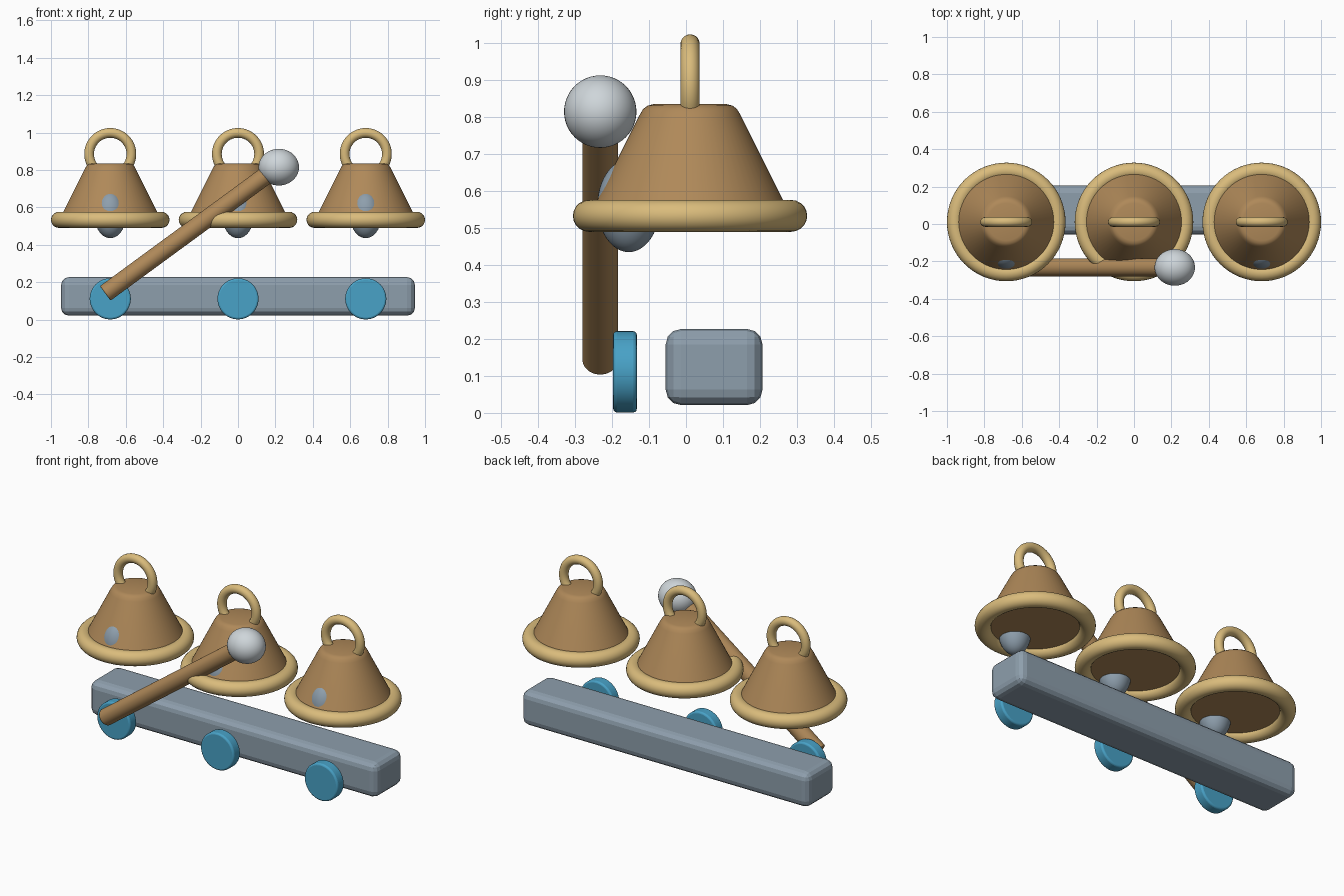
import bpy, bmesh, math
from mathutils import Vector

if "Cube" in bpy.data.objects:
    bpy.data.objects.remove(bpy.data.objects["Cube"])


def material(name, rgb):
    m = bpy.data.materials.new(name)
    m.diffuse_color = (*rgb, 1)
    m.use_nodes = True
    m.node_tree.nodes["Principled BSDF"].inputs["Base Color"].default_value = m.diffuse_color
    return m


BRONZE = material("bronze brown", (0.43, 0.25, 0.10))
GOLD = material("pale gold", (0.70, 0.50, 0.20))
STEEL = material("blue grey", (0.27, 0.345, 0.415))
BLUE = material("bright blue", (0.065, 0.36, 0.57))
SILVER = material("silver", (0.62, 0.67, 0.70))


def finish(name, mat, smooth=True):
    ob = bpy.context.object
    ob.name = name
    ob.data.materials.append(mat)
    if smooth:
        bpy.ops.object.shade_smooth_by_angle(angle=math.radians(35))
    return ob


def bevel(ob, width, segments):
    b = ob.modifiers.new("rounded edges", 'BEVEL')
    b.width, b.segments = width, segments
    b.limit_method = 'ANGLE'


def lathe(name, profile, loc, mat, steps=64):
    bm = bmesh.new()
    vs = [bm.verts.new((r, 0, z)) for r, z in profile]
    es = [bm.edges.new(p) for p in zip(vs, vs[1:])]
    bmesh.ops.spin(bm, geom=vs + es, cent=(0, 0, 0), axis=(0, 0, 1),
                   angle=math.tau, steps=steps)
    bmesh.ops.remove_doubles(bm, verts=bm.verts, dist=1e-4)
    bmesh.ops.recalc_face_normals(bm, faces=bm.faces)
    me = bpy.data.meshes.new(name)
    bm.to_mesh(me)
    bm.free()
    ob = bpy.data.objects.new(name, me)
    ob.location = loc
    bpy.context.collection.objects.link(ob)
    bpy.context.view_layer.objects.active = ob
    ob.select_set(True)
    finish(name, mat)
    ob.select_set(False)


def torus(name, loc, major, minor, mat, rot=(0, 0, 0)):
    bpy.ops.mesh.primitive_torus_add(location=loc, rotation=rot, major_radius=major,
                                     minor_radius=minor, major_segments=64,
                                     minor_segments=20)
    finish(name, mat)


def ellipsoid(name, loc, radii, mat):
    bpy.ops.mesh.primitive_uv_sphere_add(segments=40, ring_count=24, radius=1, location=loc)
    bpy.context.object.scale = radii
    bpy.ops.object.transform_apply(location=False, rotation=False, scale=True)
    finish(name, mat)


def rod(name, a, b, radius, mat, edge, segs):
    a, b = Vector(a), Vector(b)
    d = b - a
    bpy.ops.mesh.primitive_cylinder_add(vertices=48, radius=radius, depth=d.length,
                                        location=(a + b) / 2,
                                        rotation=d.to_track_quat('Z', 'Y').to_euler())
    bevel(bpy.context.object, edge, segs)
    finish(name, mat)


BELL_Y = 0.011
bell_profile = [(0, 0.525), (0.277, 0.525), (0.137, 0.805), (0.127, 0.822),
                (0.115, 0.831), (0.10, 0.835), (0, 0.835)]

for side, x in (("left", -0.683), ("middle", 0), ("right", 0.683)):
    # Bell with rim, hanging ring and clapper
    lathe(f"{side}_bell", bell_profile, (x, BELL_Y, 0), BRONZE)
    torus(f"{side}_bell_rim", (x, BELL_Y, 0.533), 0.274, 0.043, GOLD)
    torus(f"{side}_bell_ring", (x, BELL_Y, 0.885), 0.113, 0.026, GOLD,
          (math.pi / 2, 0, 0))
    ellipsoid(f"{side}_clapper", (x, -0.155, 0.56), (0.085, 0.085, 0.125), STEEL)
    # Blue disc in front of the bar
    rod(f"{side}_disc", (x, -0.133, 0.111), (x, -0.197, 0.111), 0.11, BLUE, 0.01, 3)

# Long base bar
bpy.ops.mesh.primitive_cube_add(size=1, location=(0, 0.076, 0.124))
bar = bpy.context.object
bar.scale = (1.892, 0.262, 0.206)
bpy.ops.object.transform_apply(location=False, rotation=False, scale=True)
bevel(bar, 0.042, 3)
finish("base_bar", STEEL, smooth=False)

# Mallet
rod("mallet_handle", (-0.71, -0.232, 0.14), (0.2, -0.232, 0.807), 0.048, BRONZE, 0.006, 2)
ellipsoid("mallet_head", (0.218, -0.232, 0.815), (0.108, 0.098, 0.098), SILVER)
